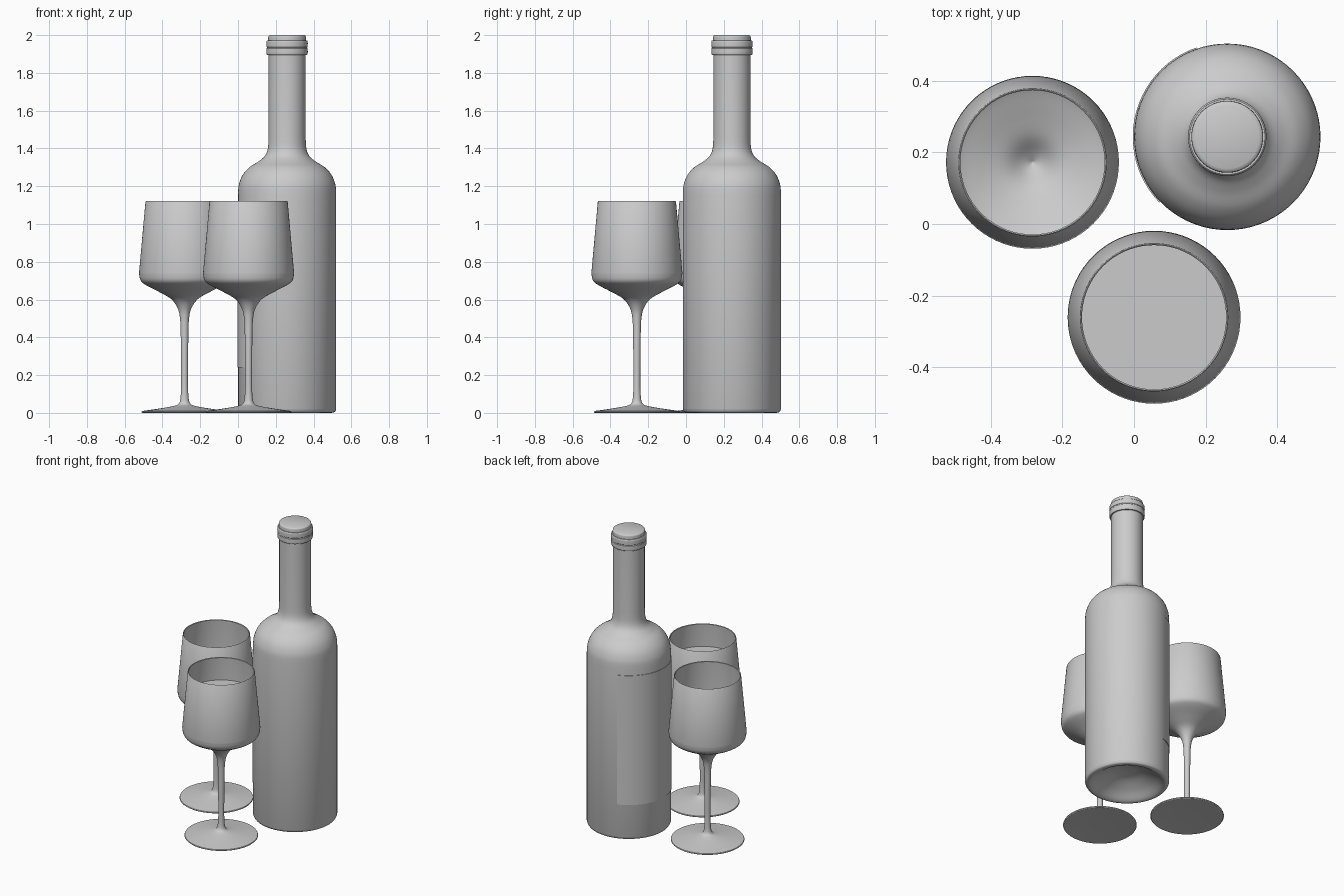
import bpy, bmesh, math
from mathutils import Vector, Matrix

cube = bpy.data.objects.get("Cube")
if cube:
    bpy.data.objects.remove(cube, do_unlink=True)

SEGMENTS = 72


def make_material(name, rgb):
    mat = bpy.data.materials.new(name)
    mat.use_nodes = True
    mat.diffuse_color = (*rgb, 1)
    mat.node_tree.nodes["Principled BSDF"].inputs["Base Color"].default_value = (*rgb, 1)
    return mat


grey = make_material("plain grey", (0.6, 0.6, 0.6))


def smooth_run(points, steps=5):
    """Rounds a run of profile points; a pair of points stays straight."""
    pts = [Vector(p) for p in points]
    if len(pts) < 3:
        return pts
    ext = [pts[0]] + pts + [pts[-1]]
    out = []
    for a, b, c, d in zip(ext, ext[1:], ext[2:], ext[3:]):
        for i in range(steps):
            t = i / steps
            out.append(0.5 * (2 * b + (c - a) * t + (2 * a - 5 * b + 4 * c - d) * t * t
                              + (3 * b - a - 3 * c + d) * t ** 3))
    return out + [pts[-1]]


def lathe(name, runs, centre, start=0, sweep=360):
    """Turns profile runs of (radius, height) around an upright axis."""
    profile = [p for run in runs for p in smooth_run(run)]
    bm = bmesh.new()
    verts = [bm.verts.new((max(p.x, 0), 0, p.y)) for p in profile]
    edges = [bm.edges.new(pair) for pair in zip(verts, verts[1:])]
    bmesh.ops.rotate(bm, verts=verts, matrix=Matrix.Rotation(math.radians(start), 3, "Z"))
    bmesh.ops.spin(bm, geom=verts + edges, axis=(0, 0, 1), cent=(0, 0, 0),
                   angle=math.radians(sweep), steps=round(SEGMENTS * sweep / 360))
    bmesh.ops.remove_doubles(bm, verts=bm.verts, dist=0.0002)
    bmesh.ops.recalc_face_normals(bm, faces=bm.faces)
    mesh = bpy.data.meshes.new(name)
    bm.to_mesh(mesh)
    bm.free()
    mesh.materials.append(grey)
    obj = bpy.data.objects.new(name, mesh)
    obj.location = (*centre, 0)
    bpy.context.collection.objects.link(obj)
    bpy.ops.object.select_all(action="DESELECT")
    obj.select_set(True)
    bpy.context.view_layer.objects.active = obj
    bpy.ops.object.shade_smooth_by_angle(angle=math.radians(35))
    return obj


# Bottle with a hollow underside and a rounded shoulder
BOTTLE = (0.26, 0.243)
lathe("bottle", [
    [(0, 0.09), (0.08, 0.08), (0.16, 0.045), (0.215, 0.008), (0.235, 0)],
    [(0.235, 0), (0.252, 0.005), (0.26, 0.02)],
    [(0.26, 0.02), (0.26, 1.16)],
    [(0.26, 1.16), (0.255, 1.21), (0.235, 1.26), (0.2, 1.3), (0.153, 1.33),
     (0.118, 1.36), (0.102, 1.4), (0.098, 1.46)],
    [(0.098, 1.46), (0.098, 1.94)],
    [(0.098, 1.94), (0, 1.94)],
], BOTTLE)

# Collar and stopper at the mouth
lathe("neck_collar", [
    [(0.09, 1.895), (0.105, 1.895)],
    [(0.105, 1.895), (0.109, 1.902), (0.109, 1.93)],
    [(0.109, 1.93), (0.106, 1.934), (0.109, 1.938)],
    [(0.109, 1.938), (0.109, 1.965), (0.105, 1.972)],
    [(0.105, 1.972), (0.09, 1.972)],
], BOTTLE)
lathe("bottle_cap", [
    [(0, 1.93), (0.1, 1.93)],
    [(0.1, 1.93), (0.1, 1.985)],
    [(0.1, 1.985), (0.098, 1.995), (0.09, 2)],
    [(0.09, 2), (0, 2)],
], BOTTLE)

# Blank label wrapped part of the way round the bottle
lathe("label", [
    [(0.26, 0.24), (0.2635, 0.24)],
    [(0.2635, 0.24), (0.2635, 1.12)],
    [(0.2635, 1.12), (0.26, 1.12)],
], BOTTLE, start=109, sweep=115)

# Two stemmed glasses
INNER_BOWL = [(0, 0.575), (0.03, 0.595), (0.075, 0.63), (0.14, 0.66),
              (0.205, 0.69), (0.228, 0.713), (0.234, 0.745)]
GLASS = [
    [(0, 0.006), (0.1, 0.005), (0.222, 0)],
    [(0.222, 0), (0.227, 0.004), (0.225, 0.01)],
    [(0.225, 0.01), (0.14, 0.022), (0.06, 0.036), (0.03, 0.05), (0.021, 0.085), (0.018, 0.15)],
    [(0.018, 0.15), (0.02, 0.4), (0.024, 0.5), (0.037, 0.555), (0.07, 0.602),
     (0.13, 0.638), (0.205, 0.677), (0.233, 0.702), (0.241, 0.74)],
    [(0.241, 0.74), (0.207, 1.118)],
    [(0.207, 1.118), (0.2045, 1.121), (0.201, 1.118)],
    [(0.201, 1.118), INNER_BOWL[-1]],
    INNER_BOWL[::-1],
]
FRONT_GLASS = (0.056, -0.26)
lathe("front_glass", GLASS, FRONT_GLASS)
lathe("back_glass", GLASS, (-0.283, 0.172))

# Drink filling the front glass
lathe("drink", [
    [(r + 0.002 if r else 0, z - 0.001) for r, z in INNER_BOWL],
    [(0.236, 0.744), (0.217, 0.96)],
    [(0.217, 0.96), (0, 0.96)],
], FRONT_GLASS)
